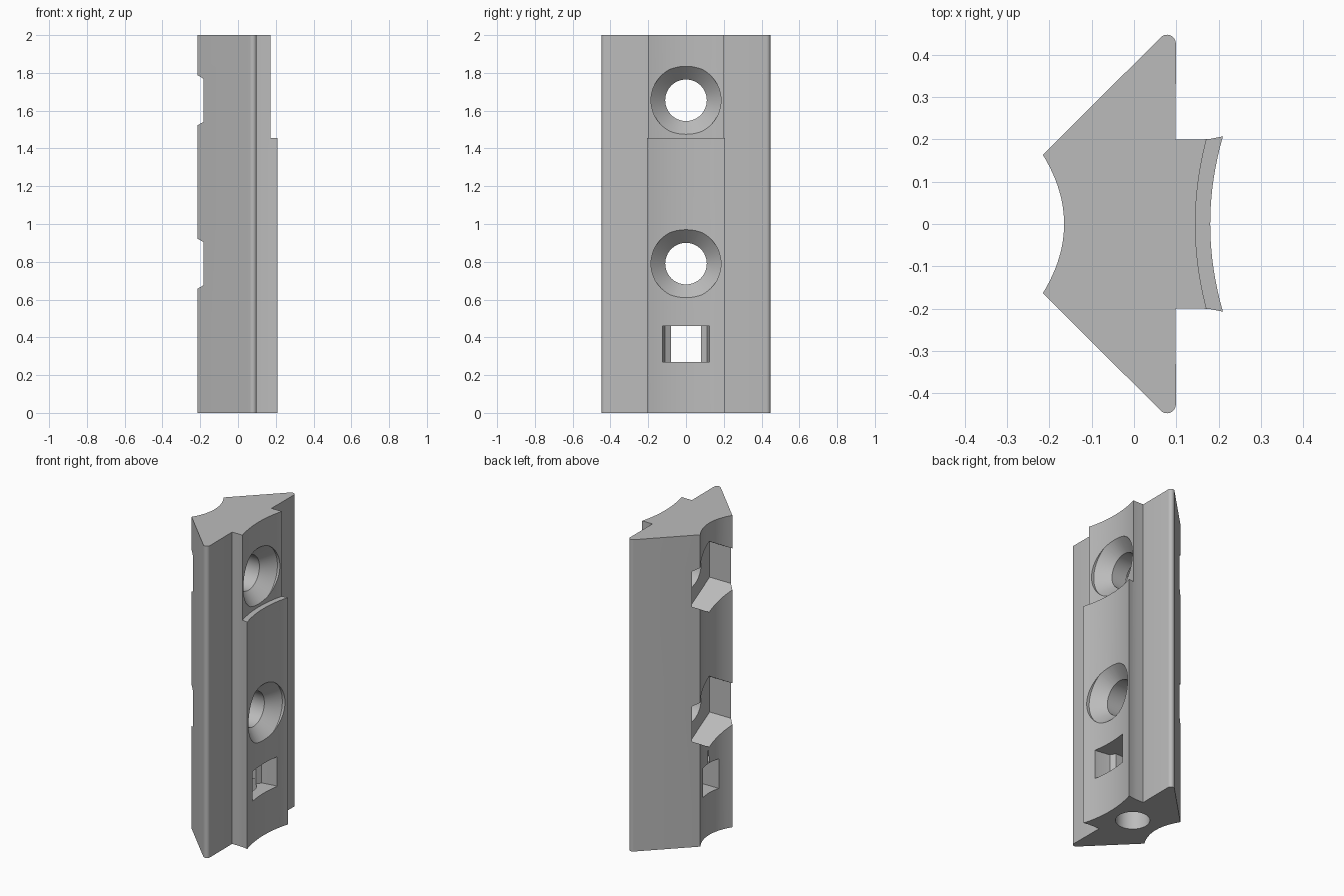
import bpy
import bmesh
from math import sin, cos, pi

if "Cube" in bpy.data.objects:
    bpy.data.objects.remove(bpy.data.objects["Cube"], do_unlink=True)

grey = bpy.data.materials.new("plain_grey")
grey.use_nodes = True
colour = (0.5, 0.5, 0.5, 1)
grey.diffuse_color = colour
grey.node_tree.nodes["Principled BSDF"].inputs["Base Color"].default_value = colour


def loft(name, sections):
    """Closed solid skinned through rings of equal point count."""
    bm = bmesh.new()
    rings = [[bm.verts.new(p) for p in s] for s in sections]
    n = len(rings[0])
    for a, b in zip(rings, rings[1:]):
        for i in range(n):
            j = (i + 1) % n
            bm.faces.new((a[i], a[j], b[j], b[i]))
    bm.faces.new(rings[0])
    bm.faces.new(rings[-1])
    bmesh.ops.recalc_face_normals(bm, faces=bm.faces)
    mesh = bpy.data.meshes.new(name)
    bm.to_mesh(mesh)
    bm.free()
    ob = bpy.data.objects.new(name, mesh)
    bpy.context.collection.objects.link(ob)
    mesh.materials.append(grey)
    return ob


def upright(name, profile, z0, z1):
    return loft(name, [[(x, y, z) for x, y in profile] for z in (z0, z1)])


def turned(name, z, steps, sides=64):
    """Solid turned about an axis along x at height z, from (x, radius) steps."""
    turn = [2 * pi * i / sides for i in range(sides)]
    return loft(name, [[(x, r * sin(a), z + r * cos(a)) for a in turn] for x, r in steps])


def hollow(mid, end, half, n=24):
    """Shallow curve from +y to -y."""
    ts = [1 - 2 * i / n for i in range(n + 1)]
    return [(mid + (end - mid) * t * t, half * t) for t in ts]


def carve(body, cutter):
    mod = body.modifiers.new(cutter.name, 'BOOLEAN')
    mod.operation = 'DIFFERENCE'
    mod.solver = 'EXACT'
    mod.object = cutter
    bpy.context.view_layer.objects.active = body
    bpy.ops.object.modifier_apply(modifier=mod.name)
    bpy.data.objects.remove(cutter, do_unlink=True)


# Body outline: hollow back, rounded wings, neck and flared hollow front
tip = [(0.078 + 0.021 * cos(a), 0.426 + 0.021 * sin(a))
       for a in [pi * 0.75 * i / 8 for i in range(9)]]
flank = [(0.207, 0.207), (0.18, 0.201), (0.15, 0.199), (0.098, 0.2)] + tip
flank[0] = (0.21, 0.207)
mirrored = [(x, -y) for x, y in reversed(flank)]
outline = flank + hollow(-0.165, -0.215, 0.163) + mirrored
outline += hollow(0.18, 0.21, 0.207)[-2:0:-1]
body = upright("mounting_block", outline, 0, 2)

# Recessed upper front
recess = hollow(0.145, 0.177, 0.22) + [(0.3, -0.22), (0.3, 0.22)]
carve(body, upright("upper_recess", recess, 1.455, 2.1))

# Countersunk screw holes with hexagonal pockets at the back
for z, face in ((1.655, 0.15), (0.79, 0.185)):
    carve(body, turned("screw_hole", z, [(-0.12, 0.11), (face - 0.075, 0.11),
                                         (face, 0.185), (0.3, 0.185)]))
    carve(body, turned("hex_pocket", z, [(-0.3, 0.227), (-0.03, 0.227)], 6))

# Stepped slot through the lower part
side = [(0.3, 0.125), (0.17, 0.125), (0.09, 0.112), (0.07, 0.08), (-0.3, 0.08)]
slot = side + [(x, -y) for x, y in reversed(side)]
carve(body, upright("slot", slot, 0.27, 0.46))

# Round bore from the base up into the slot
bore = [(0.01 + 0.1 * cos(2 * pi * i / 48), 0.1 * sin(2 * pi * i / 48)) for i in range(48)]
carve(body, upright("base_bore", bore, -0.1, 0.3))

body.select_set(True)
bpy.context.view_layer.objects.active = body
bpy.ops.object.shade_smooth_by_angle(angle=pi / 7)
